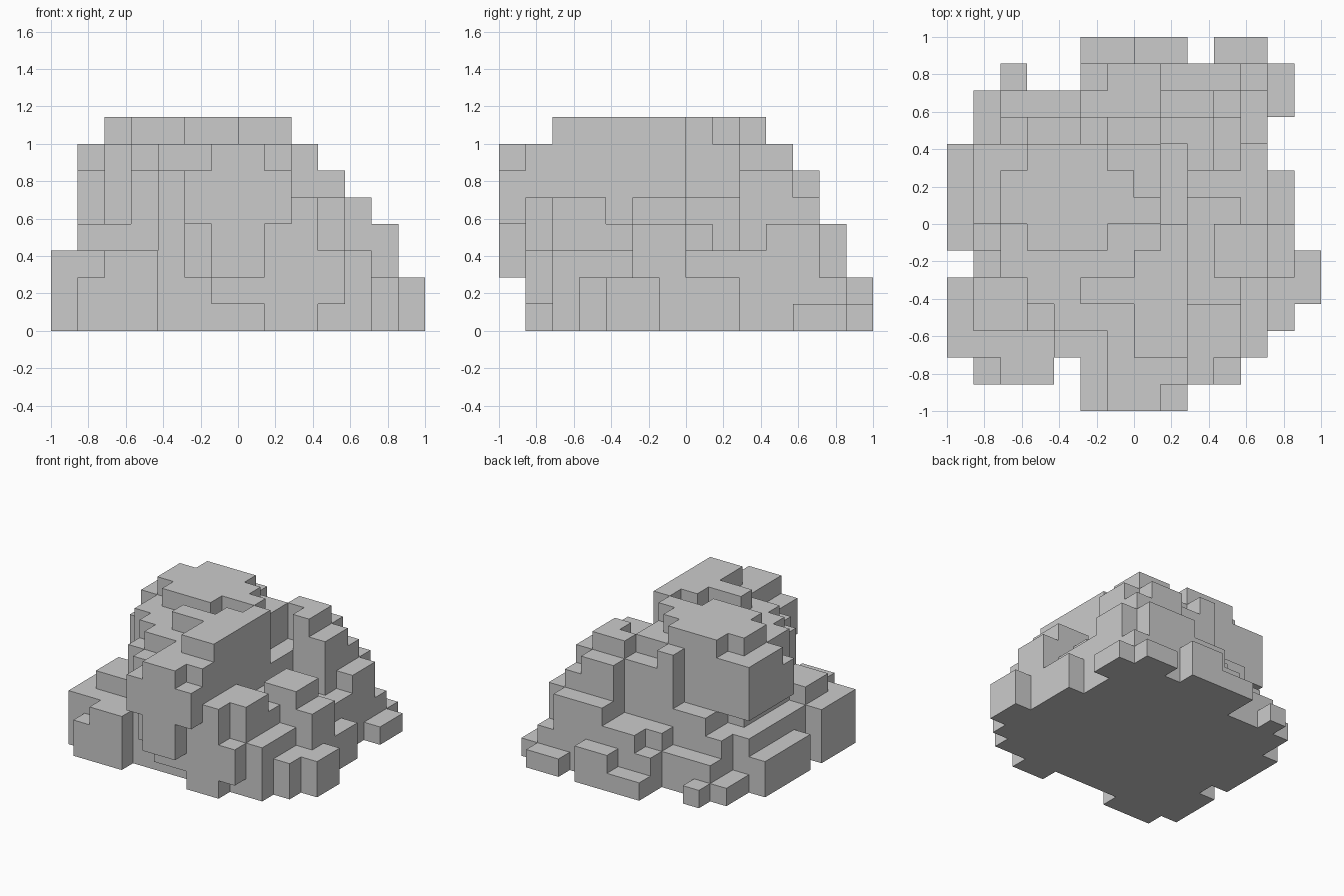
import bpy, bmesh

if "Cube" in bpy.data.objects:
    bpy.data.objects.remove(bpy.data.objects["Cube"])

U = 1 / 7          # one block
solid = set()      # filled blocks


def box(x0, x1, y0, y1, top, bottom=0):
    """Fill a block-aligned box; units are blocks, measured from the centre."""
    for x in range(x0, x1):
        for y in range(y0, y1):
            for z in range(bottom, top):
                solid.add((x, y, z))


# Core and ground skirt
box(-5, 5, -5, 3, 3)
box(-4, 5, 3, 5, 2)
box(-6, -5, -2, 3, 3)
box(-6, -4, 3, 5, 1)
box(-7, -6, -1, 3, 2)
box(-5, -4, 5, 6, 1)
box(3, 5, 6, 7, 1)
box(5, 6, 4, 6, 1)
box(5, 6, -4, 2, 2)
box(6, 7, -3, -1, 2)

# Left summit
box(-5, -4, 0, 2, 8)
box(-4, -1, -1, 3, 8)
box(-1, 0, 0, 2, 8)
box(0, 1, 0, 1, 8)

# Right summit ridge
box(0, 2, -5, -1, 8)
box(1, 2, -1, 0, 8)
box(-2, 0, -3, -2, 8)

# Saddle between the summits
box(-5, 1, -2, 0, 7)
box(-1, 0, 2, 3, 7)
box(0, 1, 1, 3, 7)
box(1, 2, 0, 3, 5)
box(-1, 0, -5, -3, 7)

# Overhanging front brow
box(-2, -1, -7, -6, 6, 4)
box(-2, -1, -6, -5, 6, 2)
box(-1, 1, -7, -6, 7, 2)
box(-1, 1, -6, -5, 7, 1)
box(1, 2, -7, -6, 6, 4)
box(1, 2, -6, -5, 7)

# Front left shoulder
box(-3, -1, -5, -4, 6)
box(-3, -1, -4, -2, 7)
box(-4, -3, -4, -3, 6)
box(-4, -3, -3, -2, 7)
box(-6, -3, -4, -2, 4)
box(-6, -3, -5, -4, 3)
box(-7, -6, -5, -2, 3)
box(-5, -3, -6, -5, 3)
box(-6, -5, -6, -5, 2)

# Left overhang
box(-6, -5, -1, 0, 6, 4)
box(-6, -5, 0, 2, 7, 4)
box(-6, -4, 2, 3, 7, 4)

# Front right terraces
box(2, 3, -6, -5, 5)
box(2, 4, -5, -3, 5)
box(3, 4, -6, -5, 3, 1)
box(2, 4, -3, -2, 4)
box(2, 3, -2, 0, 4)
box(3, 5, -2, 0, 5)
box(5, 6, -2, 0, 4)
box(2, 4, 0, 1, 4)

# Back right tower and steps
box(1, 2, 3, 4, 7)
box(2, 3, 2, 4, 7)
box(3, 4, 2, 4, 6)
box(1, 3, 4, 5, 6)
box(3, 4, 4, 5, 5)
box(4, 5, 3, 5, 4)
box(1, 4, 5, 6, 4)
box(4, 5, 5, 6, 2)

# Back slope
box(-2, -1, 3, 4, 7)
box(-1, 1, 3, 4, 6)
box(-4, -2, 3, 4, 4)
box(-5, -4, 3, 4, 3)
box(-5, -4, 4, 5, 2)
box(-2, -1, 4, 5, 3)
box(-1, 1, 4, 6, 3)
box(-2, -1, 5, 6, 2)
box(-2, 0, 6, 7, 1)
box(0, 2, 6, 7, 2)

# Skin: keep only faces between a filled and an empty block
bm = bmesh.new()
verts = {}


def corner(p):
    if p not in verts:
        verts[p] = bm.verts.new([c * U for c in p])
    return verts[p]


for cell in sorted(solid):
    for axis in range(3):
        for side in (0, 1):
            near = list(cell)
            near[axis] += 2 * side - 1
            if tuple(near) in solid:
                continue
            ring = []
            for a, b in ((0, 0), (1, 0), (1, 1), (0, 1)):
                p = list(cell)
                p[axis] += side
                p[(axis + 1) % 3] += a
                p[(axis + 2) % 3] += b
                ring.append(corner(tuple(p)))
            bm.faces.new(ring if side else ring[::-1])

# Merge flat areas into single faces
bmesh.ops.dissolve_limit(bm, angle_limit=0.01, verts=bm.verts[:], edges=bm.edges[:])
mesh = bpy.data.meshes.new("stepped_rock")
bm.to_mesh(mesh)
bm.free()
bpy.context.collection.objects.link(bpy.data.objects.new("stepped_rock", mesh))
